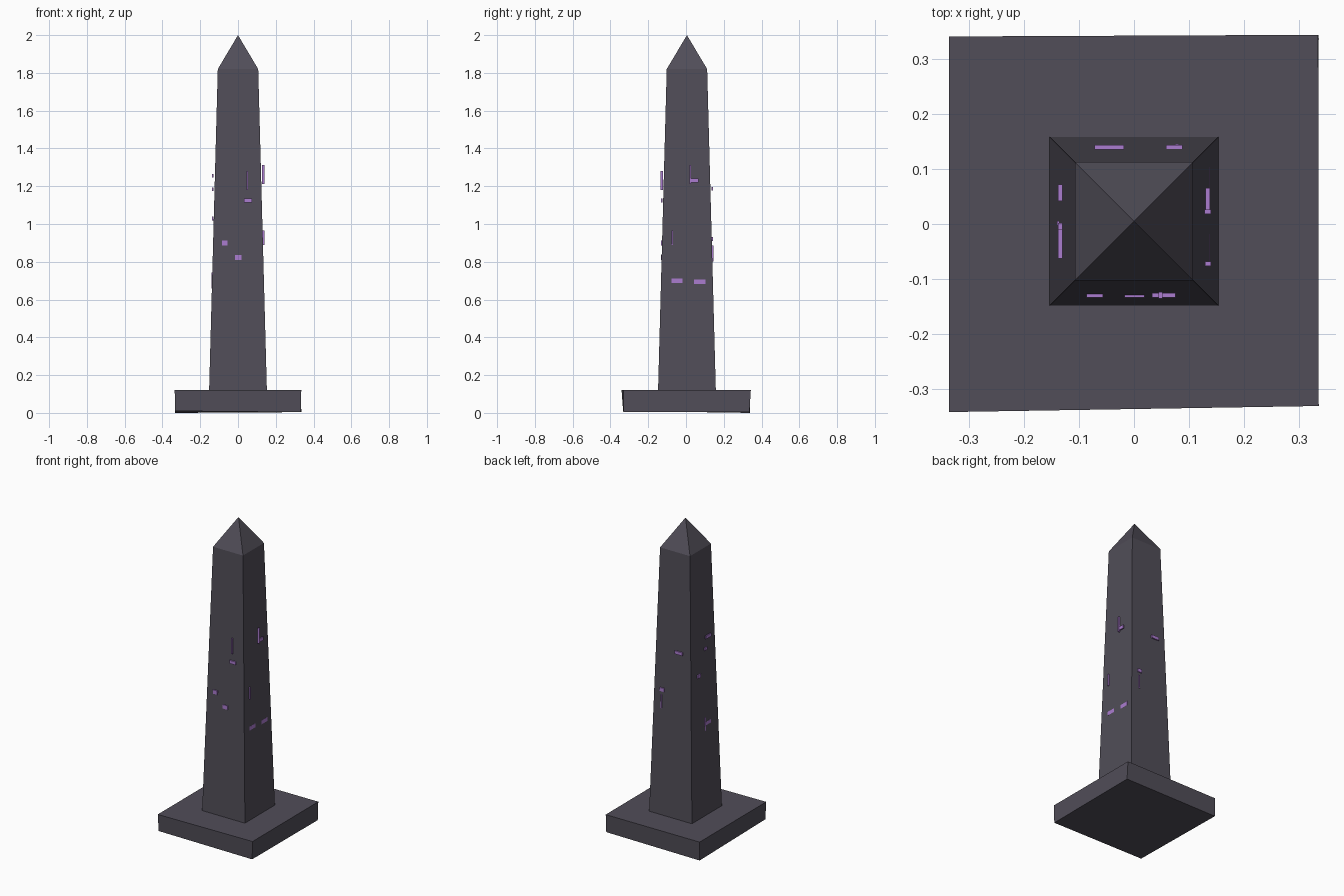
import bpy
import bmesh
from mathutils import Matrix, Vector
from math import pi

cube = bpy.data.objects.get("Cube")
if cube:
    bpy.data.objects.remove(cube)


def material(name, rgb):
    m = bpy.data.materials.new(name)
    m.use_nodes = True
    m.diffuse_color = (*rgb, 1)
    m.node_tree.nodes["Principled BSDF"].inputs["Base Color"].default_value = (*rgb, 1)
    return m


stone = material("dark_stone", (0.082, 0.075, 0.098))
glow = material("purple_glyph", (0.41, 0.20, 0.63))
CENTRE_Y = 0.005


def finish(name, bm, mat):
    bmesh.ops.recalc_face_normals(bm, faces=bm.faces)
    mesh = bpy.data.meshes.new(name)
    bm.to_mesh(mesh)
    bm.free()
    mesh.materials.append(mat)
    obj = bpy.data.objects.new(name, mesh)
    bpy.context.collection.objects.link(obj)
    return obj


def loft(name, rings, mat, apex=None):
    """Join four-cornered rings from bottom to top, closing with a cap or a point."""
    bm = bmesh.new()
    loops = [[bm.verts.new(p) for p in ring] for ring in rings]
    bm.faces.new(loops[0])
    for a, b in zip(loops, loops[1:]):
        for i in range(4):
            j = (i + 1) % 4
            bm.faces.new((a[i], a[j], b[j], b[i]))
    if apex:
        tip = bm.verts.new(apex)
        for i in range(4):
            bm.faces.new((loops[-1][i], loops[-1][(i + 1) % 4], tip))
    else:
        bm.faces.new(loops[-1])
    return finish(name, bm, mat)


def square(half, z):
    return [(sx * half, CENTRE_Y + sy * half, z)
            for sx, sy in ((-1, -1), (1, -1), (1, 1), (-1, 1))]


# Rough-hewn plinth with slightly uneven corners
loft("plinth", [
    [(-0.334, -0.333, 0.01), (0.332, -0.33, 0.004), (0.335, 0.336, 0.004), (-0.334, 0.338, 0)],
    [(-0.335, -0.341, 0.12), (0.335, -0.33, 0.12), (0.334, 0.343, 0.12), (-0.335, 0.34, 0.12)],
], stone)

# Tapered shaft and pointed cap
loft("shaft", [square(0.153, 0.115), square(0.107, 1.82)], stone)
loft("cap", [square(0.107, 1.82)], stone, apex=(0, CENTRE_Y, 2))

# Glyph strokes per side: (across the face, height, width, tall)
glyphs = {
    "front": (0, [(0.048, 1.23, 0.008, 0.10), (0.054, 1.125, 0.042, 0.02),
                  (-0.071, 0.90, 0.03, 0.025), (0.001, 0.823, 0.036, 0.025)]),
    "left": (1, [(0.017, 1.263, 0.008, 0.10), (0.039, 1.23, 0.042, 0.022),
                 (-0.077, 0.927, 0.008, 0.075), (-0.053, 0.70, 0.06, 0.025),
                 (0.068, 0.694, 0.06, 0.025)]),
    "back": (2, [(0.045, 1.187, 0.054, 0.02), (-0.073, 0.92, 0.03, 0.022),
                 (-0.078, 0.843, 0.008, 0.085)]),
    "right": (3, [(0.041, 1.255, 0.053, 0.02), (0.014, 1.183, 0.022, 0.018),
                  (-0.052, 1.03, 0.03, 0.022), (0.004, 0.70, 0.008, 0.085),
                  (0.036, 0.70, 0.05, 0.022)]),
}
for side, (turns, strokes) in glyphs.items():
    bm = bmesh.new()
    turn = Matrix.Translation((0, CENTRE_Y, 0)) @ Matrix.Rotation(turns * pi / 2, 4, "Z")
    for across, height, width, tall in strokes:
        depth = 0.012 if tall > width else 0.008
        place = turn @ Matrix.Translation((across, -0.134, height))
        bmesh.ops.create_cube(bm, size=1, matrix=place @ Matrix.Diagonal(
            Vector((width, depth, tall, 1))))
    finish(side + "_glyphs", bm, glow)
